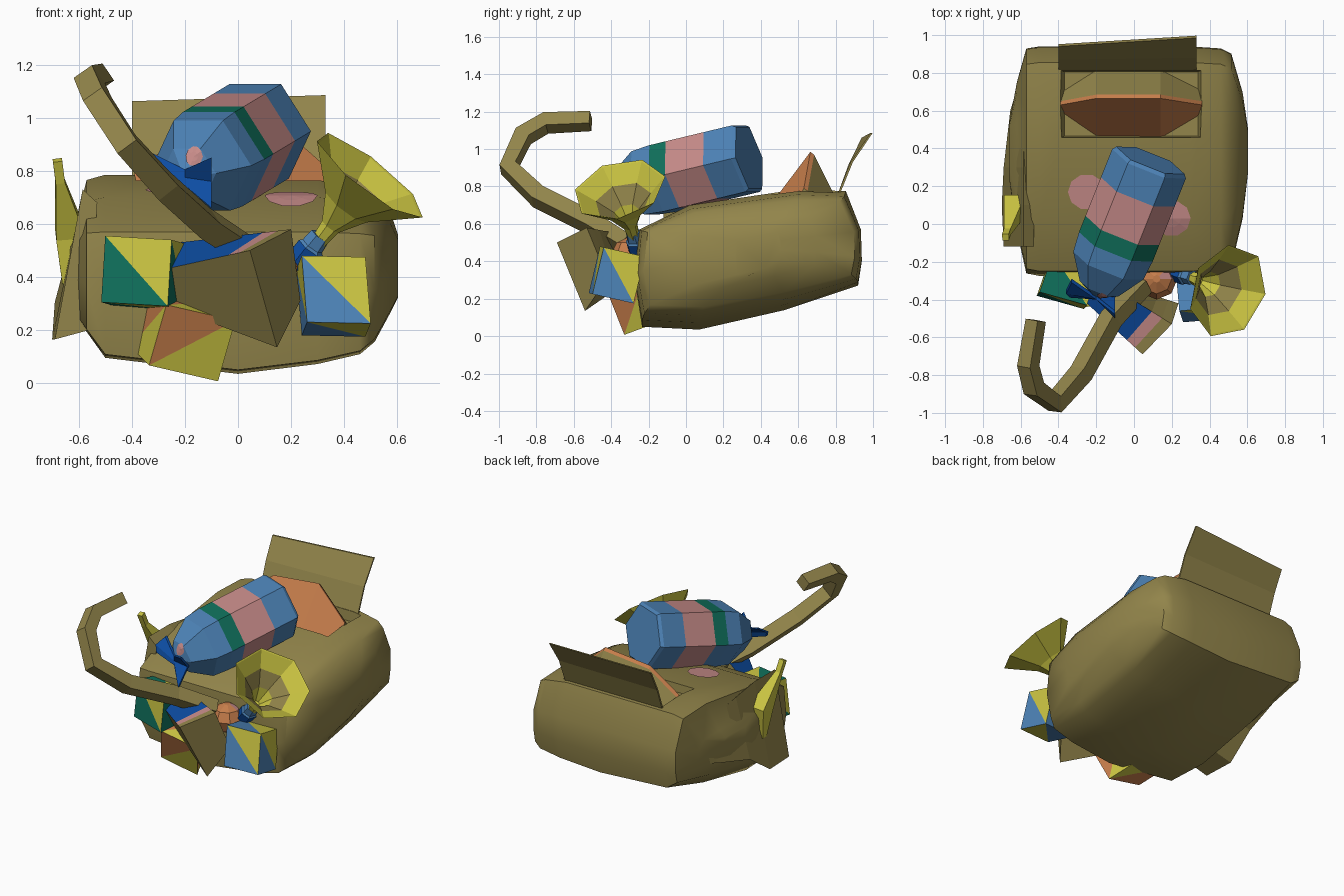
import bpy, bmesh, math
from mathutils import Vector as V
from mathutils.bvhtree import BVHTree

if "Cube" in bpy.data.objects:
    bpy.data.objects.remove(bpy.data.objects["Cube"])

# Flat colours
COLS = {'olive': (.29, .235, .07), 'yellow': (.60, .56, .055), 'blue': (.075, .23, .48),
        'dark blue': (.004, .075, .37), 'pink': (.57, .26, .25), 'green': (.005, .16, .105),
        'orange': (.56, .205, .07)}
MATS = {}
for n, c in COLS.items():
    MATS[n] = bpy.data.materials.new(n)
    MATS[n].diffuse_color = (*c, 1)


def mesh_obj(name, verts, faces, cols, fix=True):
    """Object from faces, with one colour name per face."""
    me = bpy.data.meshes.new(name)
    bm = bmesh.new()
    vs = [bm.verts.new(v) for v in verts]
    used = list(dict.fromkeys(cols))
    for f, c in zip(faces, cols):
        bm.faces.new([vs[i] for i in f]).material_index = used.index(c)
    if fix:
        bmesh.ops.recalc_face_normals(bm, faces=bm.faces)
    bm.to_mesh(me)
    bm.free()
    for c in used:
        me.materials.append(MATS[c])
    ob = bpy.data.objects.new(name, me)
    bpy.context.scene.collection.objects.link(ob)
    return ob


def loft(name, rings, colour):
    """Closed skin over rings; colour is a name or a rule (ring, side)."""
    rule = colour if callable(colour) else (lambda i, j: colour)
    n, m = len(rings[0]), len(rings)
    faces, cols = [], []
    for i in range(m - 1):
        for j in range(n):
            k = (j + 1) % n
            faces.append((i*n + j, i*n + k, (i+1)*n + k, (i+1)*n + j))
            cols.append(rule(i, j))
    faces += [tuple(range(n)), tuple(range((m-1)*n, m*n))]
    cols += [rule(0, n - 1), rule(m - 2, n - 1)]
    return mesh_obj(name, [p for r in rings for p in r], faces, cols)


def spin(name, base, axis, prof, n, colour, up=V((0, 0, 1))):
    """Rings of (distance, radius) around an axis."""
    d = V(axis).normalized()
    side = d.cross(up).normalized()
    top = side.cross(d)
    ang = [2*math.pi*k/n for k in range(n)]
    return loft(name, [[V(base) + d*s + (side*math.cos(a) + top*math.sin(a))*r for a in ang]
                       for s, r in prof], colour)


def tube(name, path, radii, n, colour, turn=0.0):
    """Tapering tube along a path of points."""
    pts = [V(p) for p in path]
    rings = []
    side = None
    for i, p in enumerate(pts):
        d = (pts[min(i+1, len(pts)-1)] - pts[max(i-1, 0)]).normalized()
        side = d.orthogonal() if side is None else side - d*side.dot(d)
        side.normalize()
        up = d.cross(side)
        ang = [2*math.pi*k/n + turn for k in range(n)]
        rings.append([p + (side*math.cos(a) + up*math.sin(a))*radii[i] for a in ang])
    return loft(name, rings, colour)


def block(name, o, ex, ez, ey, a, b):
    """Box from a corner and three edges, each side split into two coloured triangles."""
    o, ex, ez, ey = V(o), V(ex), V(ez), V(ey)
    vs = [o + ex*x + ez*z + ey*y for y in (0, 1) for x, z in ((0, 0), (1, 0), (1, 1), (0, 1))]
    quads = [(0, 1, 2, 3), (5, 4, 7, 6), (4, 5, 1, 0), (3, 2, 6, 7), (1, 5, 6, 2), (4, 0, 3, 7)]
    faces = [t for q in quads for t in ((q[0], q[1], q[2]), (q[0], q[2], q[3]))]
    return mesh_obj(name, vs, faces, [a, b]*6)


def patch(name, target, centre, u, v, down, colour, n=10):
    """Thin painted disc dropped onto a surface."""
    bm = bmesh.new()
    bm.from_mesh(target.data)
    tree = BVHTree.FromBMesh(bm)
    c, u, v, d = V(centre), V(u), V(v), V(down).normalized()
    pts = [c] + [c + (u*math.cos(2*math.pi*k/n) + v*math.sin(2*math.pi*k/n))*f
                 for f in (.5, 1) for k in range(n)]
    out = []
    for p in pts:
        hit = tree.ray_cast(p, d)[0]
        out.append((hit if hit else p) - d*.006)
    bm.free()
    faces = []
    for k in range(n):
        q = (k + 1) % n
        faces += [(0, 1+k, 1+q), (1+k, 1+n+k, 1+n+q, 1+q)]
    return mesh_obj(name, out, faces, [colour]*len(faces), False)


# Sack body: side profile (y, z) swept across x
prof = [(-.25, .57), (-.275, .3), (-.235, .05), (.07, .035), (.53, .14), (.92, .27),
        (.94, .4), (.935, .57), (.855, .775), (.6, .785), (.02, .7)]
rings = []
for x, sy, st, sb in [(-.66, .25, .1, .35), (-.62, .65, .25, .5), (-.57, .98, .93, .66),
                      (-.5, 1, 1, .87), (0, 1, 1, 1), (.3, 1, 1, .92), (.46, .98, .9, .84),
                      (.515, .93, .8, .74), (.575, .55, .5, .5), (.603, .2, .2, .38)]:
    rings.append([(x, .4 + (y-.4)*sy, .5 + (z-.5)*(st if z > .5 else sb)) for y, z in prof])
sack = loft('sack_body', rings, 'olive')
bpy.context.view_layer.objects.active = sack
sack.select_set(True)
# Shallow opening in the top
cutter = loft('opening_cutter', [[(x*s - .015, .64 + y*s, z) for x, y in
                                  ((-.385, -.19), (.385, -.19), (.385, .18), (-.385, .18))]
                                 for z, s in ((.71, .92), (.9, 1.05))], 'olive')
mod = sack.modifiers.new('opening', 'BOOLEAN')
mod.operation, mod.object, mod.solver = 'DIFFERENCE', cutter, 'EXACT'
bpy.ops.object.modifier_apply(modifier='opening')
bpy.data.objects.remove(cutter)
bpy.ops.object.shade_smooth_by_angle(angle=math.radians(45))

# Pink patches on the sack
for name, x, y in (('left_patch', -.25, .17), ('right_patch', .2, .03)):
    patch(name, sack, (x, y, 1.5), (.1, 0, 0), (0, .095, 0), (0, 0, -1), 'pink')

# Side pad on the left, rising and thinning towards the back
loft('side_pad', [[(-.585, y, .73 - d), (-.53, y, .68 - d), (-.56, y, .2 + r), (x, y, .165 + r)]
                  for y, x, d, r in ((-.12, -.69, 0, 0), (.1, -.70, 0, 0), (.3, -.69, .03, .14),
                                     (.6, -.655, .08, .22), (.83, -.57, .15, .28))], 'olive')

# Raised lid flap at the back
loft('lid_flap', [[(-.4, a, z), (.33, b, z2), (.33, b+.012, z2), (-.4, a+.012, z)]
                  for a, b, z, z2 in ((.815, .815, .77, .77), (.87, .88, .92, .93),
                                      (.94, .985, 1.062, 1.085))], 'olive')

# Wedge-shaped content in the opening
loft('opening_contents',
     [[(x, y, z) for y, z in ((f, .70), (r, h), (r+.02, h-.015), (b, .70))]
      for x, f, r, b, h in ((-.39, .59, .63, .70, .79), (-.2, .46, .665, .82, .95),
                            (.14, .45, .665, .82, .985), (.36, .58, .63, .71, .79))],
     lambda i, j: 'orange' if j < 2 else 'olive')

# Wrapped sweet on top, six-sided with colour bands
axis = V((.4, 1, .24)).normalized()
mid = V((-.04, .02, .877))


def sweet_colour(i, j):
    if i == 3:
        return 'green' if j < 3 else 'blue'
    return 'pink' if i == 4 else 'blue'


sweet = spin('wrapped_sweet', mid, axis,
             [(-.44, .03), (-.4, .11), (-.265, .2), (-.155, .21), (-.06, .21),
              (.165, .21), (.33, .21), (.35, .195)], 6, sweet_colour)
patch('sweet_spot', sweet, V((-.14, -.32, .87)) - axis*.4, (.035, 0, 0), (0, 0, .035), axis, 'pink')

# Twisted wrapper end: two fans meeting at a pinch
pinch = V((-.2, -.4, .775))
for name, tips in (('twist_right', ((-.1, -.48, .85), (-.1, -.4, .76), (-.1, -.5, .66))),
                   ('twist_left', ((-.33, -.31, .87), (-.36, -.37, .83), (-.34, -.39, .79)))):
    near = [pinch + V((0, 0, z)) for z in (.03, 0, -.03)]
    off = V((0, .02, 0))
    rows = [near + [p + off for p in reversed(near)],
            [V(t) for t in tips] + [V(t) + off for t in reversed(tips)]]
    loft(name, rows, 'dark blue')

# Horn: flared bell with a hollow, spotted mouth, and a blue mouthpiece
horn_axis = V((.6, -.23, .77))
spin('horn_bell', (.3, -.28, .53), horn_axis,
     [(0, .03), (.08, .04), (.18, .10), (.33, .255), (.325, .245), (.25, .155), (.17, .07), (.08, .02)],
     7, lambda i, j: 'olive' if i == 5 else 'yellow')
spin('horn_mouthpiece', (.22, -.25, .44), horn_axis,
     [(0, .055), (.09, .055), (.1, .045), (.15, .04)], 6,
     lambda i, j: 'dark blue' if i == 0 else 'blue')

# Hooked cane
tube('hooked_cane', [(.05, -.32, .49), (-.12, -.5, .6), (-.28, -.79, .745), (-.42, -.95, .9),
                     (-.53, -.87, 1.07), (-.56, -.75, 1.14), (-.52, -.51, 1.15)],
     [.06, .065, .065, .062, .062, .06, .055], 4, 'olive', math.pi/4)

# Small pointed horn on the left side
tube('side_horn', [(-.68, -.07, .84), (-.67, -.04, .76), (-.63, .1, .56), (-.64, .1, .37)],
     [.025, .025, .08, .03], 4, 'yellow')

# Toy blocks at the front
block('left_block', (-.5, -.36, .555), (.25, -.07, -.015), (-.015, -.02, -.25),
      (.07, .2, -.02), 'yellow', 'green')
block('right_block', (.24, -.46, .48), (.24, .02, -.005), (.02, -.06, -.25),
      (-.02, .22, -.05), 'yellow', 'blue')
block('lower_block', (-.01, -.42, .235), (-.26, -.02, .06), (-.065, .09, -.228),
      (-.07, .19, .07), 'orange', 'yellow')

# Tapered box in the middle with a painted top
big = [V(p) for p in ((.045, -.69, .5), (.2, -.53, .58), (.235, -.42, .31), (.147, -.54, .135))]
centre = sum(big, V()) / 4
end = V((-.24, -.33, .38))
small = [end + (p - centre)*.4 for p in big]
small[1] += V((0, .06, .07))
cuts = [[b.lerp(s, f) for b, s in zip(big, small)] for f in (0, .12, .25, 1)]
loft('tapered_box', cuts, lambda i, j: 'olive' if j else ('olive', 'pink', 'dark blue')[i])

# Orange ball tucked behind the boxes
spin('ball', (.12, -.29, .44), (0, 0, 1), [(-.1, .02), (-.07, .08), (0, .11), (.06, .08), (.09, .02)],
     8, lambda i, j: 'pink' if j == 3 else 'orange', V((0, 1, 0)))

for m in bpy.data.materials:
    if m.users and not m.is_grease_pencil:
        m.use_nodes = True
        m.node_tree.nodes["Principled BSDF"].inputs["Base Color"].default_value = m.diffuse_color
